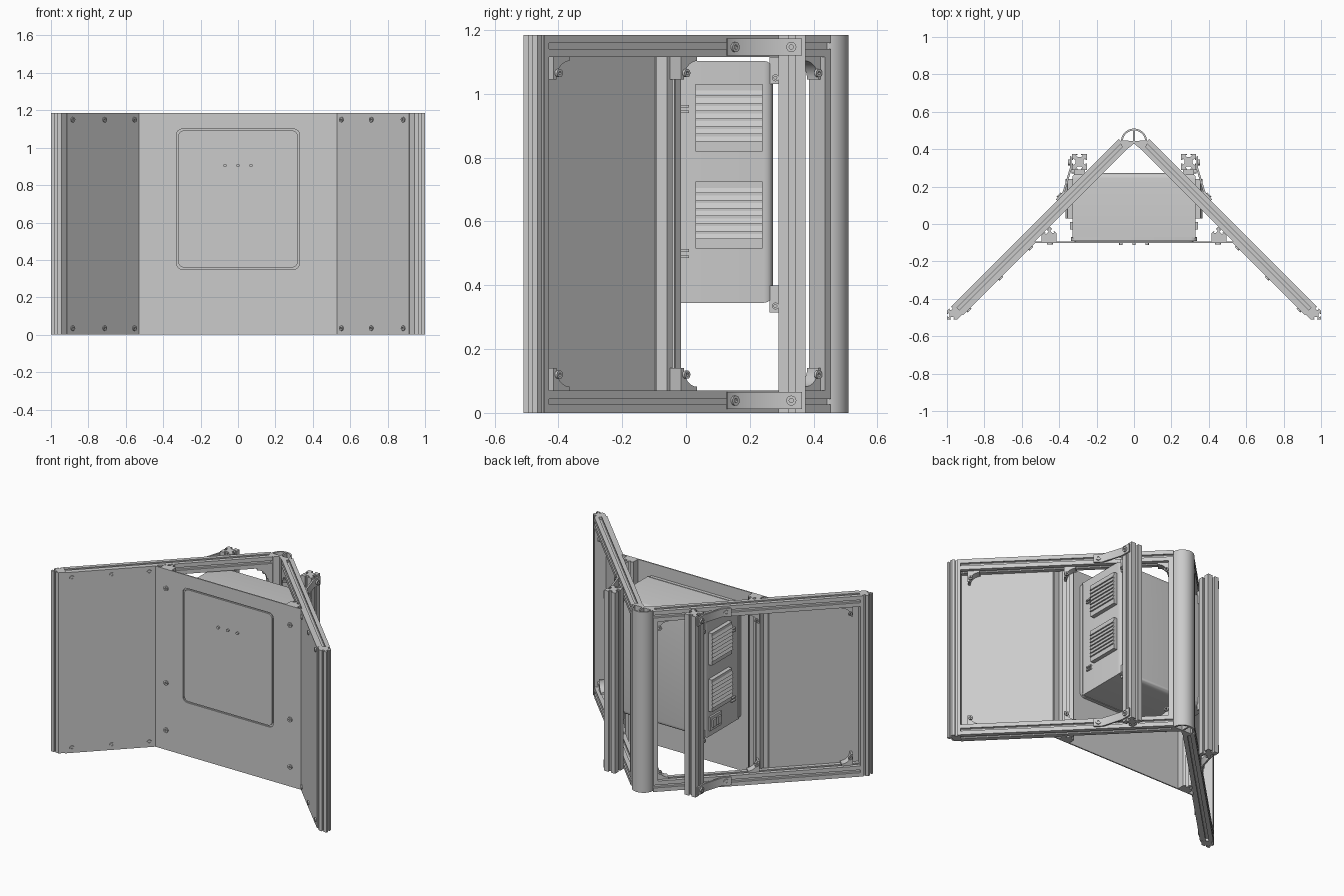
import bpy, bmesh
from math import sin, cos, radians, sqrt
from mathutils import Matrix, Vector

cube = bpy.data.objects.get("Cube")
if cube:
    bpy.data.objects.remove(cube)

grey = bpy.data.materials.new("light_grey")
grey.use_nodes = True
tone = (0.6, 0.6, 0.6, 1)
grey.diffuse_color = tone
grey.node_tree.nodes["Principled BSDF"].inputs["Base Color"].default_value = tone

HEIGHT = 1.185
BEAM = 0.07
FLAT = Matrix.Identity(4)
FLIP = Matrix.Scale(-1, 4, (1, 0, 0))


def frame(x_axis, y_axis, origin):
    x, y = Vector(x_axis).normalized(), Vector(y_axis).normalized()
    m = Matrix((x, y, x.cross(y))).transposed().to_4x4()
    m.translation = origin
    return m


UP = (0, 0, 1)
AXIS = (0, 0.487, 0)
WING = frame((1, -1, 0), UP, AXIS)        # along wing, up, inward
RAIL = frame((1, 1, 0), UP, AXIS)         # outward, up, along wing
FRONT = frame((1, 0, 0), UP, (0, 0, 0))   # right, up, towards front


def at(x, y, z):
    return Matrix.Translation((x, y, z))


def save(name, bm):
    bmesh.ops.recalc_face_normals(bm, faces=bm.faces)
    mesh = bpy.data.meshes.new(name)
    bm.to_mesh(mesh)
    mesh.materials.append(grey)
    mesh.shade_smooth()
    mesh.set_sharp_from_angle(angle=radians(32))
    bpy.context.collection.objects.link(bpy.data.objects.new(name, mesh))


def prism(name, loops, depth, m=FLAT, pair=False, bevel=None):
    """Extrude outline loops (later loops are holes) along local z."""
    bm = bmesh.new()
    for loop in loops:
        vs = [bm.verts.new((p[0], p[1], 0)) for p in loop]
        for a, b in zip(vs, vs[1:] + vs[:1]):
            bm.edges.new((a, b))
    bmesh.ops.triangle_fill(bm, use_beauty=True, edges=bm.edges[:], normal=UP)
    out = bmesh.ops.extrude_face_region(bm, geom=bm.faces[:])["geom"]
    new = [v for v in out if isinstance(v, bmesh.types.BMVert)]
    bmesh.ops.translate(bm, verts=new, vec=(0, 0, depth))
    bm.transform(m)
    if bevel:
        edges = [e for e in bm.edges if bevel(e) and e.calc_face_angle(0) > 0.5]
        bmesh.ops.bevel(bm, geom=edges, offset=0.028, segments=4, profile=0.5, affect='EDGES')
    save(("left_" if pair else "") + name, bm)
    if pair:
        bm.transform(FLIP)
        save("right_" + name, bm)
    bm.free()


def rect(x0, x1, y0, y1, cut=0):
    if not cut:
        return [(x0, y0), (x1, y0), (x1, y1), (x0, y1)]
    pts = []
    for cx, cy, a in ((x1 - cut, y0 + cut, -90), (x1 - cut, y1 - cut, 0),
                      (x0 + cut, y1 - cut, 90), (x0 + cut, y0 + cut, 180)):
        pts += arc(cx, cy, cut, a, a + 90, 4)
    return pts


def arc(cx, cy, r, a0, a1, n):
    angles = [radians(a0 + (a1 - a0) * i / n) for i in range(n + 1)]
    return [(cx + r * cos(a), cy + r * sin(a)) for a in angles]


def block(name, x, y, z, pair=False, **kw):
    prism(name, [rect(*x, *y)], z[1] - z[0], at(0, 0, z[0]), pair, **kw)


def slotted(points, edges, k=1.0):
    """Cut T-slots into the chosen edges of a counter-clockwise outline."""
    slot = [(-9, 0), (-9, 7), (-18, 7), (-9, 18), (9, 18), (18, 7), (9, 7), (9, 0)]
    result = []
    for i, p in enumerate(points):
        p, q = Vector(p), Vector(points[(i + 1) % len(points)])
        result.append(p)
        if i in edges:
            t = (q - p).normalized() * k / 1000
            n = Vector((-t.y, t.x))
            result += [(p + q) / 2 + t * a + n * b for a, b in slot]
    return result


def bolt(name, pos, axis, pair=True, r=0.016, depth=0.007):
    m = Vector(axis).to_track_quat('Z', 'Y').to_matrix().to_4x4()
    m.translation = pos
    ring = arc(0, 0, r, 0, 330, 11)
    prism(name, [ring, arc(0, 0, r * 0.45, 0, 300, 5)], depth, m, pair)


def wing_point(s, z, inward):
    return WING @ Vector((s, z, inward))


# Rounded rear column with hollow chambers
shell = arc(0, 0.44, 0.07, -20, 200, 28) + [(-0.03, 0.405), (0, 0.43), (0.03, 0.405)]
chamber = [(0.005, 0.445)] + arc(0, 0.44, 0.06, 5, 85, 8)
other = [(-x, y) for x, y in chamber]
prism("rear_column", [shell, chamber, other], HEIGHT)

# Wing rails, end posts and inner posts
h = BEAM / 2
square = slotted(rect(-h, h, -h, h), range(4))
for label, z in (("lower", h), ("upper", HEIGHT - h)):
    prism(label + "_rail", [square], 1.25, RAIL @ at(0, z, 0.08), True)
prism("rail_end_strip", [rect(0.08, 0.108, BEAM, HEIGHT - BEAM)], BEAM, WING @ at(0, 0, -h), True)
end = [(0.945, -0.51), (1, -0.51), (1, -0.465), (0.965, -0.43), (0.915, -0.48)]
prism("end_post", [slotted(end, (0, 1, 2), 0.7)], HEIGHT, FLAT, True)
inner = [(0.415, -0.095), (0.495, -0.095), (0.495, -0.06), (0.45, -0.015), (0.415, -0.05)]
prism("inner_post", [slotted(inner, (2, 3), 0.8)], HEIGHT, FLAT, True)
prism("support_post", [slotted(rect(0.252, 0.332, 0.29, 0.375), range(4))], HEIGHT, FLAT, True)

# Curved corner gussets with bolts
for label, s0, d in (("rear", 0.105, 1), ("middle", 0.725, -1), ("end", 1.29, -1)):
    for level, z0, u in (("lower", BEAM, 1), ("upper", HEIGHT - BEAM, -1)):
        curve = [(0, 0), (0.07, 0)] + arc(0.07, 0.07, 0.058, 270, 180, 8) + [(0, 0.07)]
        shape = [(s0 + d * x, z0 + u * y) for x, y in curve]
        prism(f"{label}_{level}_gusset", [shape], 0.05, WING @ at(0, 0, -0.015), True)
        bolt(f"{label}_{level}_gusset_bolt",
             wing_point(s0 + d * 0.018, z0 + u * 0.05, -0.015), (1, 1, 0), r=0.013, depth=0.01)

# Side panels with bolts
prism("side_panel", [rect(0.785, 1.335, 0, HEIGHT)], 0.008, WING @ at(0, 0, h), True)
for s in (0.827, 1.053, 1.294):
    for z in (h, HEIGHT - h):
        bolt("side_panel_bolt", wing_point(s, z, h + 0.008), (-1, -1, 0), r=0.014)

# Front panel with a window for the cabinet face
prism("front_panel", [rect(-0.535, 0.535, 0, HEIGHT), rect(-0.328, 0.328, 0.35, 1.1, 0.03)],
      0.008, FRONT @ at(0, 0, 0.094))
for z in (0.13, 0.44, 1.06):
    bolt("front_panel_bolt", (0.45, -0.102, z), (0, -1, 0))

# Bent plates tying the rails to the support posts
path = [(0.41, 0.1265), (0.372, 0.165), (0.333, 0.295), (0.333, 0.36)]
plate = path + [(x + 0.01, y + 0.004) for x, y in reversed(path)]
for z in (0.012, HEIGHT - 0.065):
    prism("tie_plate", [plate], 0.053, at(0, 0, z), True)
    bolt("tie_rail_bolt", (0.399, 0.152, z + 0.0265), (1, 1, 0))
    bolt("tie_post_bolt", (0.341, 0.33, z + 0.0265), (1, 0, 0), depth=0.012)

# Cabinet body with rounded back, bezel and front face
block("cabinet_body", (-0.33, 0.33), (-0.075, 0.272), (0.345, 1.103),
      bevel=lambda e: all(v.co.y > 0.2 for v in e.verts))
prism("cabinet_bezel", [rect(-0.336, 0.336, 0.342, 1.106, 0.03)], 0.022, FRONT @ at(0, 0, 0.07))
prism("cabinet_face", [rect(-0.319, 0.319, 0.359, 1.092, 0.03)], 0.012, FRONT @ at(0, 0, 0.09))
for x in (-0.07, 0, 0.07):
    prism("indicator", [arc(x, 0.905, 0.009, 0, 330, 11)], 0.012, FRONT @ at(0, 0, 0.1))

# Raised side vents with slats
for z in (0.515, 0.82):
    block("vent", (0.328, 0.356), (0.03, 0.24), (z, z + 0.21), True)
    for i in range(7):
        low = z + 0.03 + i * 0.024
        prism("vent_slat", [[(0.354, low), (0.365, low), (0.354, low + 0.02)]],
              0.21, FRONT @ at(0, 0, -0.24), True)

# Cabinet clips and rear mounting brackets
for z in (0.485, 0.505, 0.94, 0.957):
    block("clip", (0.328, 0.342), (-0.03, 0.01), (z, z + 0.008), True)
for z in (0.315, 1.03):
    block("mount_bracket", (0.262, 0.322), (0.262, 0.292), (z, z + 0.085), True)
    bolt("mount_bolt", (0.322, 0.28, z + 0.02), (1, 0, 0), r=0.011, depth=0.012)

# Power inlet on one side
block("power_inlet", (-0.342, -0.328), (0.12, 0.235), (0.385, 0.475))
for y in (0.15, 0.2):
    block("inlet_socket", (-0.352, -0.34), (y - 0.018, y + 0.018), (0.405, 0.455))
